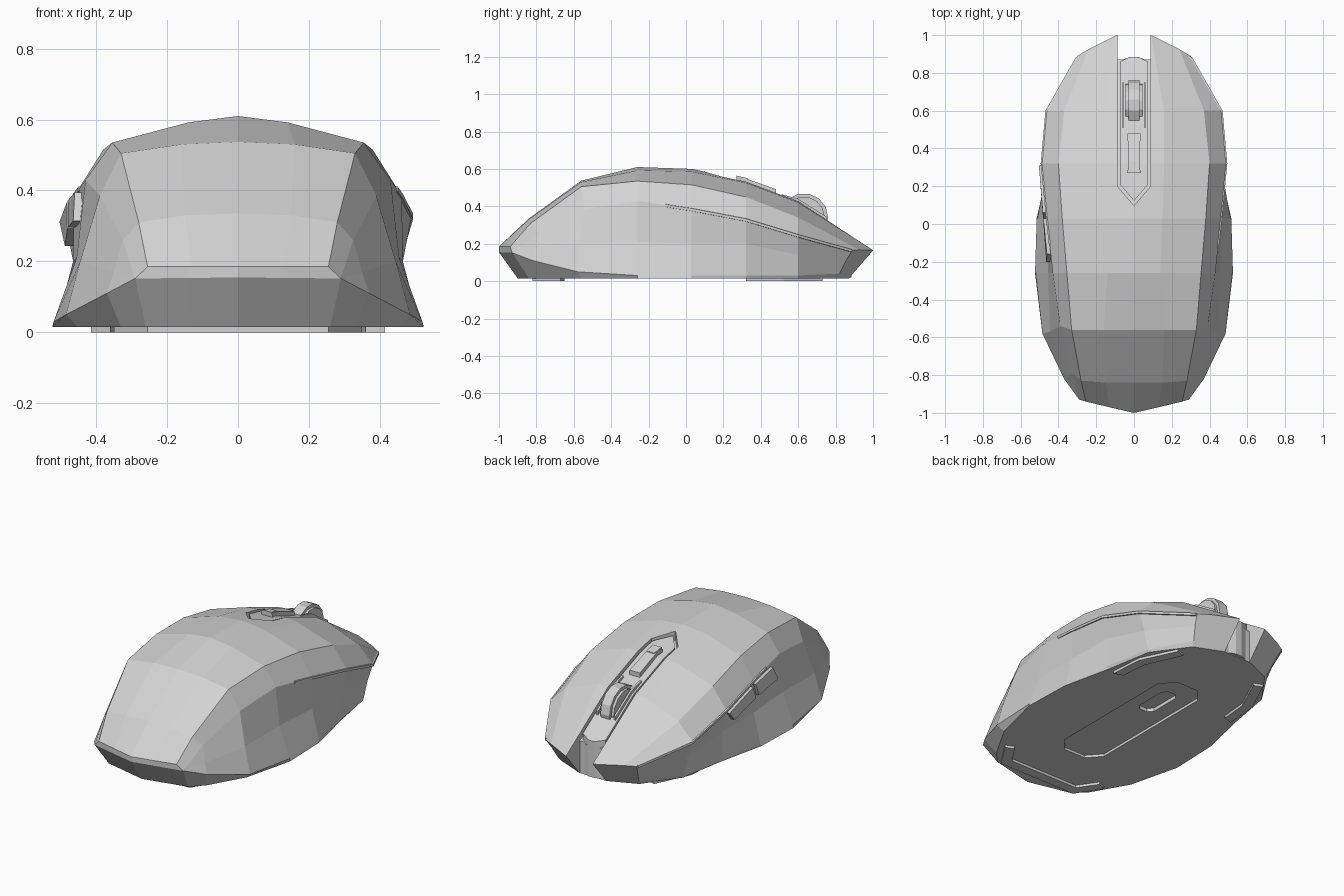
import bpy
import bmesh
import math
from mathutils import Vector

cube = bpy.data.objects.get("Cube")
if cube:
    bpy.data.objects.remove(cube, do_unlink=True)

grey = bpy.data.materials.new("plain grey plastic")
grey.use_nodes = True
colour = (0.65, 0.65, 0.65, 1)
grey.diffuse_color = colour
grey.node_tree.nodes["Principled BSDF"].inputs["Base Color"].default_value = colour


def finish(name, bm):
    """Turn a bmesh into a flat shaded object with the grey material."""
    bmesh.ops.remove_doubles(bm, verts=bm.verts, dist=0.0005)
    bmesh.ops.recalc_face_normals(bm, faces=bm.faces)
    mesh = bpy.data.meshes.new(name)
    bm.to_mesh(mesh)
    bm.free()
    mesh.materials.append(grey)
    ob = bpy.data.objects.new(name, mesh)
    bpy.context.collection.objects.link(ob)
    return ob


def strip(name, sections, offset=0.0):
    """Loft boxes along y from (y, half width, low z, high z) sections."""
    bm = bmesh.new()
    rings = []
    for y, half, low, high in sections:
        corners = ((-half, low), (half, low), (half, high), (-half, high))
        rings.append([bm.verts.new((offset + x, y, z)) for x, z in corners])
    for a, b in zip(rings, rings[1:]):
        for i in range(4):
            j = (i + 1) % 4
            bm.faces.new((a[i], a[j], b[j], b[i]))
    bm.faces.new(rings[0])
    bm.faces.new(rings[-1])
    return finish(name, bm)


def prism(name, outline, push):
    """Extrude a closed outline along a vector."""
    bm = bmesh.new()
    near = [bm.verts.new(p) for p in outline]
    far = [bm.verts.new(Vector(p) + Vector(push)) for p in outline]
    bm.faces.new(near)
    bm.faces.new(far)
    for i in range(len(near)):
        j = (i + 1) % len(near)
        bm.faces.new((near[i], near[j], far[j], far[i]))
    return finish(name, bm)


def along(rail, y):
    """Point on a rail at a given y."""
    for a, b in zip(rail, rail[1:]):
        if a[1] <= y <= b[1]:
            return Vector(a).lerp(Vector(b), (y - a[1]) / (b[1] - a[1]))
    return Vector(rail[-1])


# Half-body rails, running from the palm end to the button end
spine = [(0, -1, .185), (0, -.84, .335), (0, -.56, .537), (0, -.26, .61),
         (0, .03, .6), (0, .32, .54), (0, .6, .435), (0, 1.04, .165)]
crown = [(.13, -.97, .185), (.15, -.84, .33), (.16, -.56, .53), (.14, -.26, .592),
         (.15, .03, .585), (.16, .32, .525), (.16, .6, .42), (.09, 1, .165)]
shoulder = [(.255, -.94, .185), (.28, -.83, .31), (.33, -.56, .505), (.355, -.26, .535),
            (.38, .03, .515), (.4, .32, .45), (.37, .6, .34), (.24, .925, .168)]
ridge = [(.29, -.93, .152), (.325, -.79, .26), (.39, -.54, .385), (.43, -.26, .43),
         (.462, .03, .385), (.49, .32, .33), (.465, .6, .245), (.3, .89, .165)]
waist = [(.29, -.93, .152), (.35, -.81, .17), (.445, -.57, .2), (.455, -.26, .21),
         (.465, .03, .2), (.465, .32, .2), (.43, .6, .14), (.285, .855, .11)]
skirt = [(.29, -.93, .152), (.37, -.82, .11), (.485, -.58, .05), (.52, -.26, .03),
         (.51, .03, .03), (.46, .32, .03), (.405, .6, .03), (.265, .82, .04)]
base = [(x, y, .015) for x, y in ((.26, -.84), (.33, -.77), (.45, -.56), (.524, -.26),
                                  (.515, .03), (.45, .32), (.4, .6), (.255, .8))]
under = [(c[0], b[1], .015) for c, b in zip(crown, base)]
keel = [(0, b[1], .015) for b in base]
under[0], keel[0] = (.13, -.87, .015), (0, -.9, .015)
under[-1], keel[-1] = (.09, .87, .015), (0, .9, .015)

# Body shell: loft the rails, close both ends, mirror
bm = bmesh.new()
rails = [spine, crown, shoulder, ridge, waist, skirt, base, under, keel]
grid = [[bm.verts.new(p) for p in rail] for rail in rails]
for a, b in zip(grid, grid[1:]):
    for i in range(len(a) - 1):
        quad = [a[i], b[i], b[i + 1], a[i + 1]]
        if i == 0 and a in grid[3:5]:
            continue
        if i == 0 and a is grid[2]:
            quad = [a[0], b[0], b[1], a[1]]
        bm.faces.new(quad)
# Side fan where three rails share the rear corner
bm.faces.new((grid[3][0], grid[3][1], grid[4][1]))
bm.faces.new((grid[3][0], grid[4][1], grid[5][1]))
# Rear ledge and undercut
lip = [bm.verts.new((0, -1, .155)), bm.verts.new((.145, -.965, .153)), grid[3][0]]
ledge = [column[0] for column in grid[:3]]
foot = [grid[8][0], grid[7][0], grid[6][0]]
for top, low in ((ledge, lip), (lip, foot)):
    for i in range(2):
        bm.faces.new((top[i], top[i + 1], low[i + 1], low[i]))
# Button end
bm.faces.new([grid[k][-1] for k in (0, 1, 7, 8)])
bm.faces.new([grid[k][-1] for k in range(1, 8)])
body = finish("body_shell", bm)
mirror = body.modifiers.new("mirror", "MIRROR")
mirror.use_clip = True

# Cutters: wheel channel, end notch, underside pocket and switch slot
cutters = [
    strip("channel_cutter", [(.1, .002, .53, .9), (.2, .088, .5, .9),
                             (.6, .088, .36, .9), (.9, .088, .19, .9)]),
    strip("notch_cutter", [(.87, .088, -.2, .9), (1.3, .088, -.2, .9)]),
    strip("pocket_cutter", [(-.5, .07, -.1, .03), (-.42, .14, -.1, .03),
                            (.37, .14, -.1, .03), (.45, .07, -.1, .03)]),
    strip("switch_cutter", [(.08, .025, -.1, .05), (.11, .05, -.1, .05),
                            (.29, .05, -.1, .05), (.32, .025, -.1, .05)]),
]
for cutter in cutters:
    cutter.hide_render = True
    cut = body.modifiers.new("cut", "BOOLEAN")
    cut.operation = "DIFFERENCE"
    cut.solver = "EXACT"
    cut.object = cutter
bpy.context.view_layer.update()
result = body.evaluated_get(bpy.context.evaluated_depsgraph_get())
carved = bpy.data.meshes.new_from_object(result)
body.modifiers.clear()
body.data = carved
for cutter in cutters:
    bpy.data.objects.remove(cutter, do_unlink=True)

# Console inside the channel, with its pointed front post
strip("console", [(.125, .002, .5, .568), (.21, .075, .48, .55), (.32, .075, .44, .525),
                  (.6, .075, .34, .42), (.86, .075, .19, .25), (.885, .02, .18, .235)])
strip("front_post", [(.86, .087, .02, .2), (.885, .02, .02, .2)])

# Small button behind the wheel
strip("mode_button", [(.27, .036, .5, .555), (.3, .03, .5, .556), (.48, .034, .44, .492)])
strip("mode_button_ridge", [(.27, .03, .53, .564), (.33, .022, .52, .55)])

# Scroll wheel: wide hub and narrow tread
for name, radius, width in (("wheel_hub", .112, .09), ("wheel_tread", .13, .06)):
    bm = bmesh.new()
    bmesh.ops.create_cone(bm, cap_ends=True, segments=14, radius1=radius,
                          radius2=radius, depth=width)
    wheel = finish(name, bm)
    wheel.location = (0, .63, .34)
    wheel.rotation_euler = (0, math.pi / 2, 0)

# Wheel frame rails, lip strips under the main buttons, and front feet
for side, word in ((1, "left"), (-1, "right")):
    strip(word + "_wheel_frame", [(.51, .006, .38, .465), (.6, .006, .36, .44),
                                  (.75, .006, .28, .345)], side * .058)
    bm = bmesh.new()
    rings = []
    for y in (-.11, .03, .32, .6, .885):
        p = along(ridge, y)
        shape = ((-.01, -.012), (.004, -.01), (.004, .004), (-.01, .006))
        rings.append([bm.verts.new((side * (p.x + dx), y, p.z + dz)) for dx, dz in shape])
    for a, b in zip(rings, rings[1:]):
        for i in range(4):
            bm.faces.new((a[i], a[i - 1], b[i - 1], b[i]))
    bm.faces.new(rings[0])
    bm.faces.new(rings[-1])
    finish(word + "_button_lip", bm)
    outline = [(.415, .32), (.4, .52), (.3, .73), (.25, .71), (.345, .5), (.36, .34)]
    prism(word + "_front_foot", [(side * x, y, 0) for x, y in outline], (0, 0, .02))

# Rear foot: bent bracket
half = [(.255, -.82), (.35, -.67), (.3, -.65), (.225, -.76)]
bracket = half + [(-x, y) for x, y in reversed(half)]
prism("rear_foot", [(x, y, 0) for x, y in bracket], (0, 0, .02))

# Two thumb buttons lying on the right flank, with a slanted gap
buttons = {"front_thumb_button": ((.31, .85), (.06, .93), (.03, .5), (.24, .3)),
           "rear_thumb_button": ((.03, .93), (-.16, .9), (-.2, .5), (0, .5))}
for name, corners in buttons.items():
    outline = []
    for y, t in corners:
        p = along(waist, y).lerp(along(ridge, y), t)
        outline.append((.01 - p.x, p.y, p.z))
    prism(name, outline, (-.028, 0, 0))
